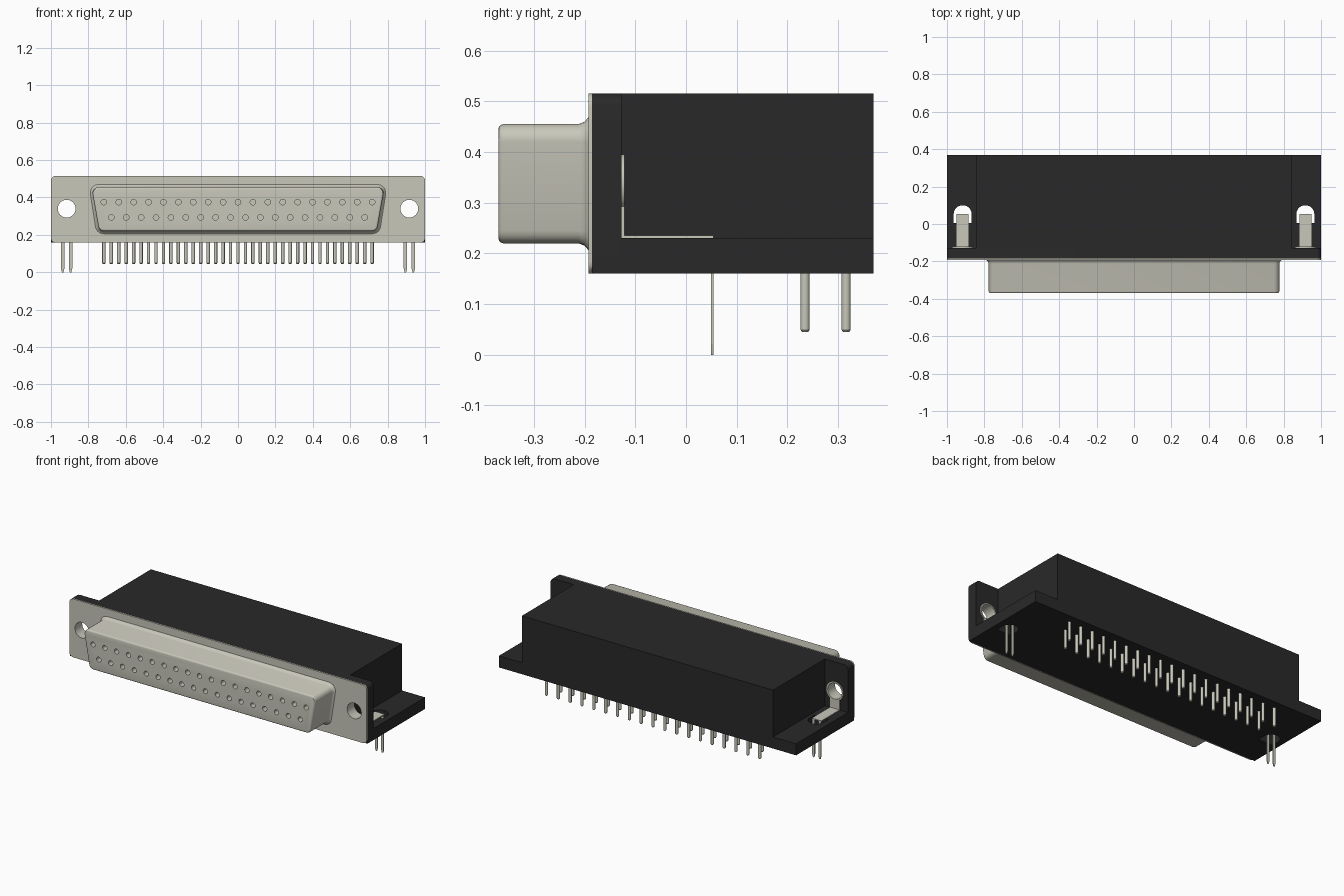
import bpy, bmesh, math
from mathutils import Vector

cube = bpy.data.objects.get("Cube")
if cube:
    bpy.data.objects.remove(cube, do_unlink=True)


def material(name, rgb, roughness):
    m = bpy.data.materials.new(name)
    m.use_nodes = True
    m.diffuse_color = (*rgb, 1)
    shader = m.node_tree.nodes["Principled BSDF"]
    shader.inputs["Base Color"].default_value = (*rgb, 1)
    shader.inputs["Roughness"].default_value = roughness
    return m


METAL = material("warm grey metal", (0.58, 0.57, 0.49), 0.45)
BLACK = material("black plastic", (0.022, 0.022, 0.022), 0.6)


def rounded(corners, radii, steps=5):
    """Outline through 2D corners, each softened by its own radius."""
    out, n = [], len(corners)
    for i, c in enumerate(corners):
        c, r = Vector(c), radii[i]
        if r == 0:
            out.append(c)
            continue
        a = (Vector(corners[i - 1]) - c).normalized()
        b = (Vector(corners[(i + 1) % n]) - c).normalized()
        half = a.angle(b) / 2
        centre = c + (a + b).normalized() * (r / math.sin(half))
        start = (c + a * (r / math.tan(half)) - centre).normalized()
        end = (c + b * (r / math.tan(half)) - centre).normalized()
        for k in range(steps + 1):
            out.append(centre + start.slerp(end, k / steps).normalized() * r)
    return out


def rect(x0, x1, y0, y1):
    return [(x0, y0), (x1, y0), (x1, y1), (x0, y1)]


def circle(cx, cy, r, n=32):
    return [(cx + r * math.cos(i * math.tau / n), cy + r * math.sin(i * math.tau / n))
            for i in range(n)]


def ring(outline, axis, level):
    """Place a 2D outline in space, across the given axis."""
    if axis == "y":
        return [(p[0], level, p[1]) for p in outline]
    return [(p[0], p[1], level) for p in outline]


def prism(outline, axis, lo, hi):
    return [ring(outline, axis, lo), ring(outline, axis, hi)]


def part(name, lofts, mat, smooth=False):
    """One object from closed lofts, each a stack of equal rings."""
    bm = bmesh.new()
    for rings in lofts:
        rows = [[bm.verts.new(p) for p in r] for r in rings]
        n = len(rows[0])
        for a, b in zip(rows, rows[1:]):
            for i in range(n):
                j = (i + 1) % n
                bm.faces.new((a[i], a[j], b[j], b[i]))
        bm.faces.new(rows[0])
        bm.faces.new(rows[-1])
    bmesh.ops.recalc_face_normals(bm, faces=bm.faces)
    mesh = bpy.data.meshes.new(name)
    bm.to_mesh(mesh)
    bm.free()
    mesh.materials.append(mat)
    obj = bpy.data.objects.new(name, mesh)
    bpy.context.collection.objects.link(obj)
    if smooth:
        finish(obj)
    return obj


def activate(obj):
    bpy.ops.object.select_all(action="DESELECT")
    obj.select_set(True)
    bpy.context.view_layer.objects.active = obj


def finish(obj):
    activate(obj)
    bpy.ops.object.shade_smooth_by_angle(angle=math.radians(35))


def cut(obj, lofts):
    """Subtract lofted cutters, then discard them."""
    cutter = part("cutter", lofts, obj.data.materials[0])
    cutter.hide_render = True
    mod = obj.modifiers.new("cut", "BOOLEAN")
    mod.object, mod.operation, mod.solver = cutter, "DIFFERENCE", "EXACT"
    activate(obj)
    bpy.ops.object.modifier_apply(modifier=mod.name)
    bpy.data.objects.remove(cutter, do_unlink=True)
    finish(obj)


# Main levels
BOTTOM, LEDGE, TOP = 0.16, 0.23, 0.515
FRONT, WALL, BACK = -0.185, -0.127, 0.37
EYE_X, EYE_Z, EYE_R = 0.916, 0.34, 0.048
SIDES = {"left": 1, "right": -1}
eyes = [prism(circle(s * EYE_X, EYE_Z, EYE_R), "y", -0.3, 0) for s in SIDES.values()]

# Black housing: block, wing base with bracket slots, upright front wall
part("housing_block", [prism(rect(-0.845, 0.845, WALL, BACK), "z", LEDGE, TOP)], BLACK)

base = part("housing_base", [prism(rect(-1, 1, WALL, BACK), "z", BOTTOM, LEDGE)], BLACK)
slots = []
for s in SIDES.values():
    x = s * EYE_X
    outline = rounded(rect(x - 0.048, x + 0.048, 0.005, 0.1), [0, 0, 0.047, 0.047], 8)
    slots.append(prism(outline, "z", 0.1, 0.3))
cut(base, slots)

wall_outline = rounded(rect(-1, 1, BOTTOM, TOP), [0, 0, 0.025, 0.025])
wall = part("housing_wall", [prism(wall_outline, "y", FRONT, WALL)], BLACK)
cut(wall, eyes)

# Metal face plate with mounting holes
plate_outline = rounded(rect(-1, 1, BOTTOM, TOP), [0.025] * 4)
plate = part("face_plate", [prism(plate_outline, "y", -0.192, FRONT)], METAL)
cut(plate, eyes)


# D-shaped shell: flared root, straight sides, softened front edge
def d_outline(grow):
    w, v, lo, hi = 0.783 + grow, 0.742 + grow, 0.22 - grow, 0.455 + grow
    return rounded([(-v, lo), (v, lo), (w, hi), (-w, hi)], [0.03 + grow] * 4)


sections = [(-0.188, 0.02), (-0.193, 0.013), (-0.2, 0.005), (-0.212, 0),
            (-0.361, 0), (-0.366, -0.002), (-0.369, -0.005), (-0.37, -0.01)]
shell = part("connector_shell",
             [[ring(d_outline(grow), "y", y) for y, grow in sections]], METAL)

# Two staggered rows of sockets in the shell and matching pins below
PITCH = 0.0797
sockets, pins = [], []
for count, z, y in ((19, 0.375, 0.316), (18, 0.293, 0.235)):
    for i in range(count):
        x = (i - (count - 1) / 2) * PITCH
        sockets.append(prism(circle(x, z, 0.015, 16), "y", -0.4, -0.3))
        pins.append([ring(circle(x, y, r, 12), "z", h)
                     for r, h in ((0.006, 0.045), (0.009, 0.049), (0.009, 0.17))])
cut(shell, sockets)
part("contact_pins", pins, METAL, True)

# Mounting hardware on each side
for side, s in SIDES.items():
    x = s * EYE_X
    # Sleeve lining the hole, with an eye standing behind the wall
    sleeve = part(side + "_sleeve", [
        [ring(circle(x, EYE_Z, r), "y", y) for r, y in
         ((0.051, -0.191), (0.051, -0.129), (0.056, -0.129), (0.056, -0.121))]], METAL)
    cut(sleeve, [prism(circle(x, EYE_Z, 0.0475), "y", -0.3, 0)])
    # Bent bracket strip: upright and flat run
    part(side + "_bracket", [
        prism(rect(x - 0.032, x + 0.032, LEDGE, 0.293), "y", -0.127, -0.121),
        prism(rect(x - 0.032, x + 0.032, -0.127, 0.054), "z", LEDGE, 0.235)], METAL)
    # Forked board clip with tapered tips
    prongs = []
    for k in (-1, 1):
        c = x + k * 0.021
        prongs.append(prism([(c - 0.009, 0.234), (c - 0.009, 0.02), (c - 0.004, 0),
                             (c + 0.004, 0), (c + 0.009, 0.02), (c + 0.009, 0.234)],
                            "y", 0.049, 0.054))
    part(side + "_board_clip", prongs, METAL)
